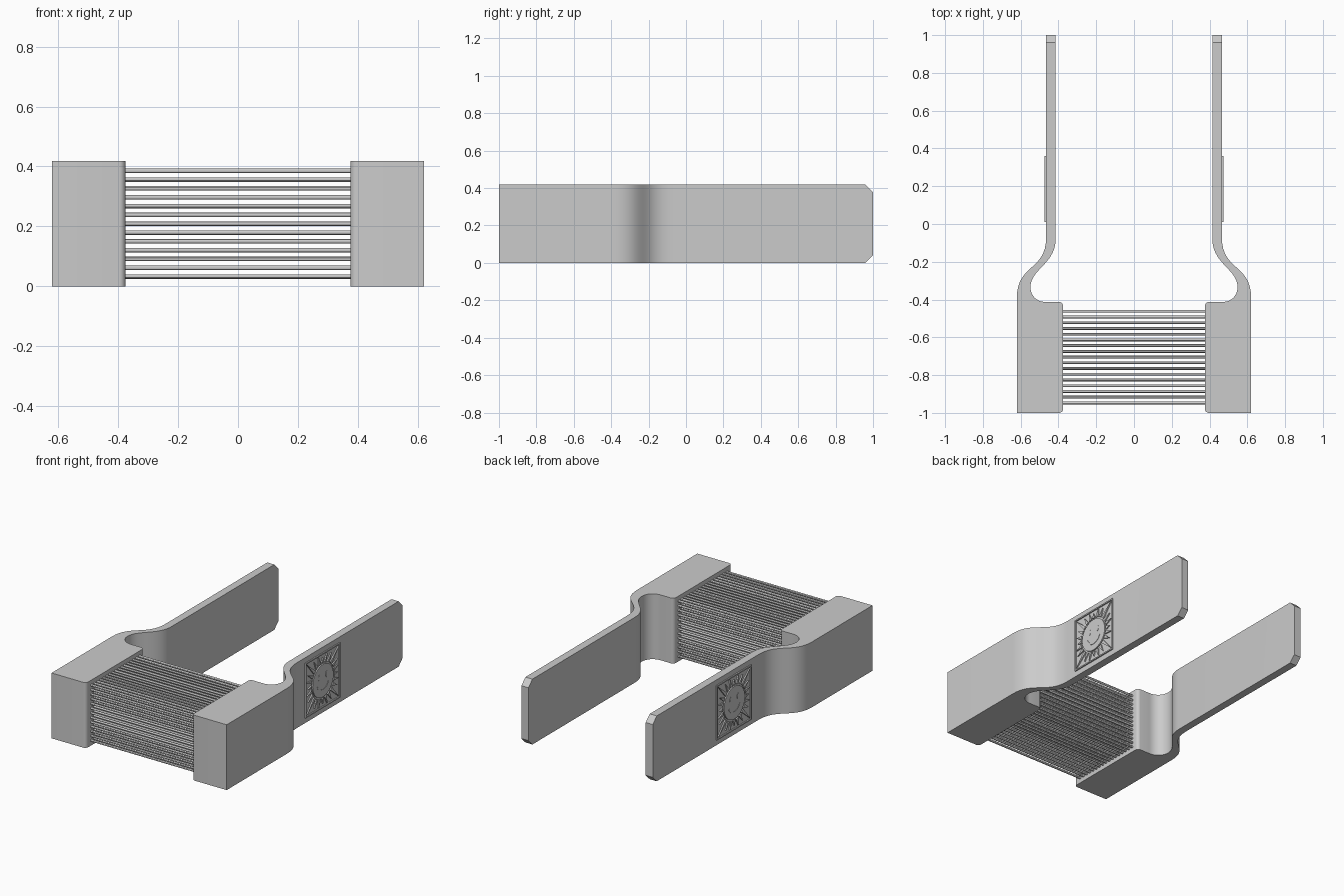
import bpy, bmesh, math
from mathutils import Vector, Matrix
from mathutils.geometry import interpolate_bezier

if "Cube" in bpy.data.objects:
    bpy.data.objects.remove(bpy.data.objects["Cube"])

HEIGHT = 0.418
TIP = 0.04

grey = bpy.data.materials.new("plain grey")
grey.use_nodes = True
grey.diffuse_color = (0.6, 0.6, 0.6, 1)
grey.node_tree.nodes["Principled BSDF"].inputs["Base Color"].default_value = grey.diffuse_color


def finish(name, bm, smooth=True):
    bmesh.ops.recalc_face_normals(bm, faces=bm.faces)
    mesh = bpy.data.meshes.new(name)
    bm.to_mesh(mesh)
    bm.free()
    mesh.materials.append(grey)
    obj = bpy.data.objects.new(name, mesh)
    bpy.context.collection.objects.link(obj)
    bpy.ops.object.select_all(action="DESELECT")
    obj.select_set(True)
    bpy.context.view_layer.objects.active = obj
    if smooth:
        bpy.ops.object.shade_smooth_by_angle(angle=math.radians(30))
    return obj


def bend(*points, steps=16):
    return interpolate_bezier(*[Vector((x, y, 0)) for x, y in points], steps)


def prism(bm, points, offset):
    """Extrude a flat outline along the offset vector."""
    face = bm.faces.new([bm.verts.new(p) for p in points])
    new = bmesh.ops.extrude_face_region(bm, geom=[face], use_keep_orig=True)["geom"]
    bmesh.ops.translate(bm, vec=offset, verts=[g for g in new if isinstance(g, bmesh.types.BMVert)])


# Side arm: thick block, S-shaped neck and thin flat handle
def side_arm(name, side):
    outline = [Vector((0.62, -1, 0))]
    outline += bend((0.62, -0.39), (0.62, -0.21), (0.465, -0.25), (0.465, -0.07))
    outline += [Vector((0.465, 1, 0)), Vector((0.415, 1, 0))]
    outline += bend((0.415, -0.08), (0.415, -0.21), (0.548, -0.24), (0.548, -0.333))
    outline += bend((0.548, -0.333), (0.548, -0.38), (0.515, -0.413), (0.467, -0.413))[1:]
    outline += bend((0.395, -0.413), (0.385, -0.413), (0.375, -0.423), (0.375, -0.435), steps=6)
    outline += bend((0.375, -0.978), (0.375, -0.99), (0.385, -1), (0.395, -1), steps=6)
    bm = bmesh.new()
    prism(bm, [Vector((p.x * side, p.y, 0)) for p in outline], Vector((0, 0, HEIGHT)))
    # cut corners at the tip
    tips = [e for e in bm.edges if all(v.co.y > 0.99 for v in e.verts)
            and abs(e.verts[0].co.z - e.verts[1].co.z) < 0.01]
    bmesh.ops.bevel(bm, geom=tips, offset=TIP, segments=1, affect="EDGES")
    finish(name, bm)


# Sun relief on the outer face of each handle
def sun_panel(name, side):
    x0, cy, cz, half = 0.464, 0.185, HEIGHT / 2, 0.175
    out = Vector((0.009 * side, 0, 0))
    bm = bmesh.new()

    def plate(points, lift=0):
        prism(bm, [Vector(((x0 + lift) * side, cy + y, cz + z)) for y, z in points], out)

    def oval(y, z, ry, rz, lift):
        turn = [math.tau * i / 32 for i in range(32)]
        plate([(y + ry * math.cos(a), z + rz * math.sin(a)) for a in turn], lift)

    # border
    w = 0.008
    for s in (-1, 1):
        a, b = s * half, s * (half - w)
        plate([(-half, a), (half, a), (half, b), (-half, b)])
        plate([(a, w - half), (a, half - w), (b, half - w), (b, w - half)])
    # rays
    count = 24
    for i in range(count):
        a = math.tau * i / count
        d = Vector((math.cos(a), math.sin(a)))
        n = Vector((-d.y, d.x)) * 0.011
        reach = (half - 0.015) / max(abs(d.x), abs(d.y))
        tip = d * reach * (1 if i % 2 else 0.92)
        base = d * 0.115
        plate([base - n, base + n, tip])
    # face
    oval(0, 0, 0.105, 0.105, 0)
    for s in (-1, 1):
        oval(s * 0.037, 0.03, 0.012, 0.02, 0.002)
    arc = [math.radians(200 + 14 * i) for i in range(11)]
    mouth = [(0.065 * math.cos(a), 0.065 * math.sin(a)) for a in arc]
    mouth += [(0.055 * math.cos(a), 0.055 * math.sin(a)) for a in reversed(arc)]
    plate(mouth, 0.002)
    finish(name, bm, smooth=False)


# Bundle of thin rods joining the two blocks
def rods():
    rows, columns, radius = 13, 17, 0.0075
    bm = bmesh.new()
    turn = Matrix.Rotation(math.pi / 2, 4, "Y")
    for r in range(rows):
        for c in range(columns):
            z = 0.0325 + (HEIGHT - 0.065) * r / (rows - 1)
            y = -0.947 + 0.485 * c / (columns - 1)
            bmesh.ops.create_cone(bm, cap_ends=True, segments=12, radius1=radius, radius2=radius,
                                  depth=0.78, matrix=Matrix.Translation((0, y, z)) @ turn)
    finish("cross_rods", bm)


for label, side in (("left", 1), ("right", -1)):
    side_arm(label + "_arm", side)
    sun_panel(label + "_sun_panel", side)
rods()
